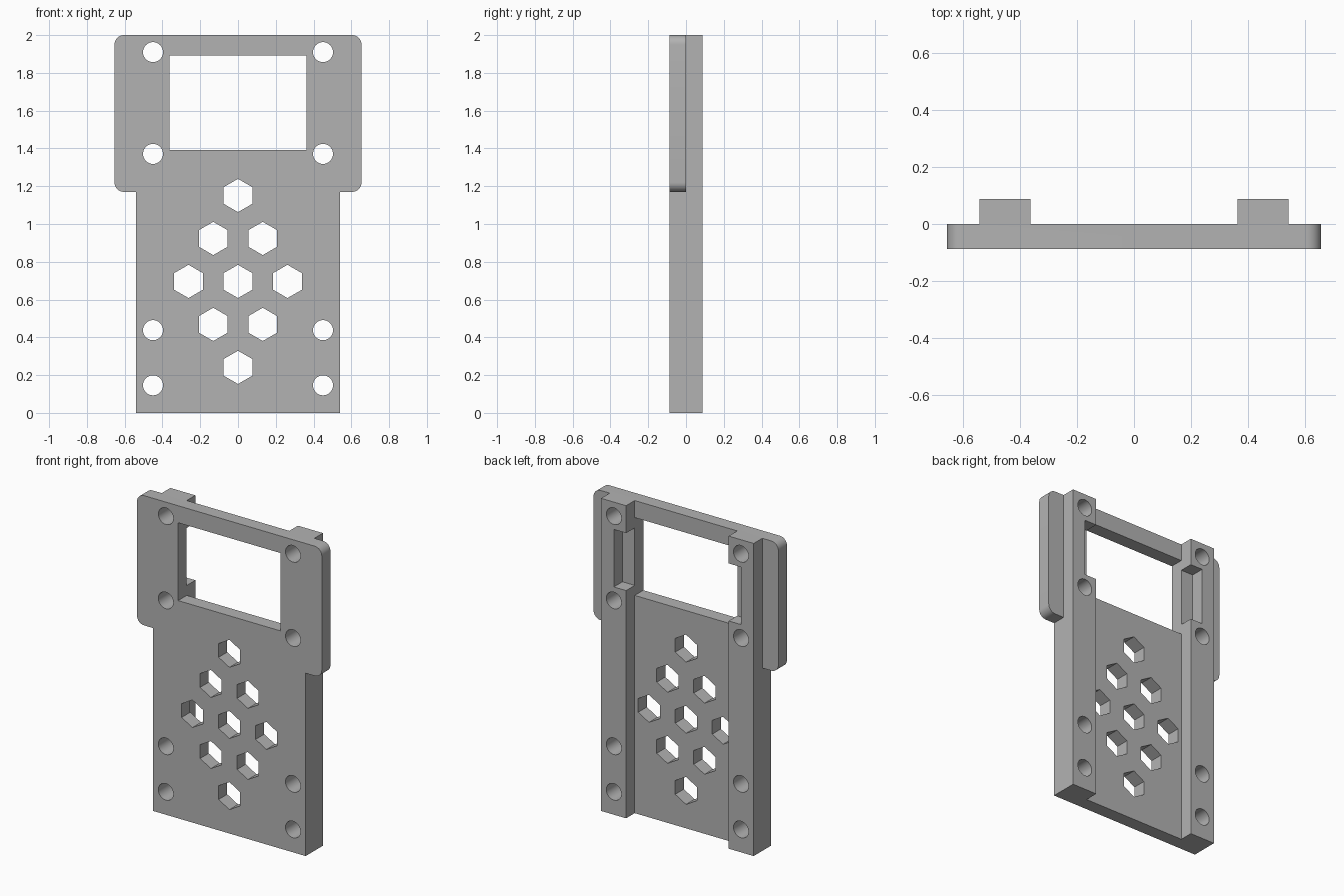
import bpy, bmesh, math

cube = bpy.data.objects.get("Cube")
if cube:
    bpy.data.objects.remove(cube, do_unlink=True)

FRONT, STEP, BACK = -0.087, 0.0, 0.087
EAR_X, BODY_X, INNER_X, HOLE_X = 0.654, 0.54, 0.363, 0.45
EAR_Z, TOP, RADIUS = 1.17, 2.0, 0.05

grey = bpy.data.materials.new("plain grey")
grey.use_nodes = True
grey.diffuse_color = (0.45, 0.45, 0.45, 1)
grey.node_tree.nodes["Principled BSDF"].inputs["Base Color"].default_value = grey.diffuse_color


def prism(bm, outline, y0, y1):
    """Extrude an (x, z) outline from y0 to y1."""
    face = bm.faces.new([bm.verts.new((x, y0, z)) for x, z in outline])
    ext = bmesh.ops.extrude_face_region(bm, geom=[face])["geom"]
    verts = [g for g in ext if isinstance(g, bmesh.types.BMVert)]
    bmesh.ops.translate(bm, verts=verts, vec=(0, y1 - y0, 0))


def build(name, prisms):
    bm = bmesh.new()
    for args in prisms:
        prism(bm, *args)
    bmesh.ops.recalc_face_normals(bm, faces=bm.faces)
    mesh = bpy.data.meshes.new(name)
    bm.to_mesh(mesh)
    bm.free()
    mesh.materials.append(grey)
    obj = bpy.data.objects.new(name, mesh)
    bpy.context.collection.objects.link(obj)
    return obj


def arc(cx, cz, r, start, end, n):
    angles = [math.radians(start + (end - start) * i / n) for i in range(n + 1)]
    return [(cx + r * math.cos(a), cz + r * math.sin(a)) for a in angles]


def ring(cx, cz, r, n, start=0):
    return arc(cx, cz, r, start, start + 360, n)[:-1]


def apply_boolean(obj, other, operation):
    mod = obj.modifiers.new(operation, "BOOLEAN")
    mod.operation, mod.solver, mod.object = operation, "EXACT", other
    bpy.context.view_layer.objects.active = obj
    bpy.ops.object.modifier_apply(modifier=mod.name)
    bpy.data.objects.remove(other, do_unlink=True)


# Front plate with a wider, round-cornered head
half = [(BODY_X, 0), (BODY_X, EAR_Z)]
half += arc(EAR_X - RADIUS, EAR_Z + RADIUS, RADIUS, -90, 0, 8)
half += arc(EAR_X - RADIUS, TOP - RADIUS, RADIUS, 0, 90, 8)
panel = build("front_panel", [(half + [(-x, z) for x, z in reversed(half)], FRONT, STEP)])

# Screen window
window = [(-INNER_X, 1.393), (INNER_X, 1.393), (INNER_X, 1.891), (-INNER_X, 1.891)]
apply_boolean(panel, build("window_cutter", [(window, FRONT - 0.1, STEP + 0.05)]), "DIFFERENCE")

# Back rails, notched on the inside beside the window
rail = [(INNER_X, 0), (BODY_X, 0), (BODY_X, TOP), (INNER_X, TOP),
        (INNER_X, 1.825), (HOLE_X, 1.825), (HOLE_X, 1.457), (INNER_X, 1.457)]
rails = build("back_rails", [([(s * x, z) for x, z in rail], STEP, BACK) for s in (-1, 1)])
apply_boolean(panel, rails, "UNION")

# Screw holes and the diamond of hexagonal openings
holes = [ring(s * HOLE_X, z, 0.053, 40) for s in (-1, 1) for z in (0.146, 0.438, 1.371, 1.91)]
for i in range(3):
    for j in range(3):
        holes.append(ring((i - j) * 0.131, 0.241 + (i + j) * 0.2275, 0.088, 6, 30))
cutter = build("hole_cutter", [(h, FRONT - 0.1, BACK + 0.1) for h in holes])
apply_boolean(panel, cutter, "DIFFERENCE")

bpy.ops.object.select_all(action="DESELECT")
panel.select_set(True)
bpy.context.view_layer.objects.active = panel
bpy.ops.object.shade_smooth_by_angle(angle=math.radians(30))
